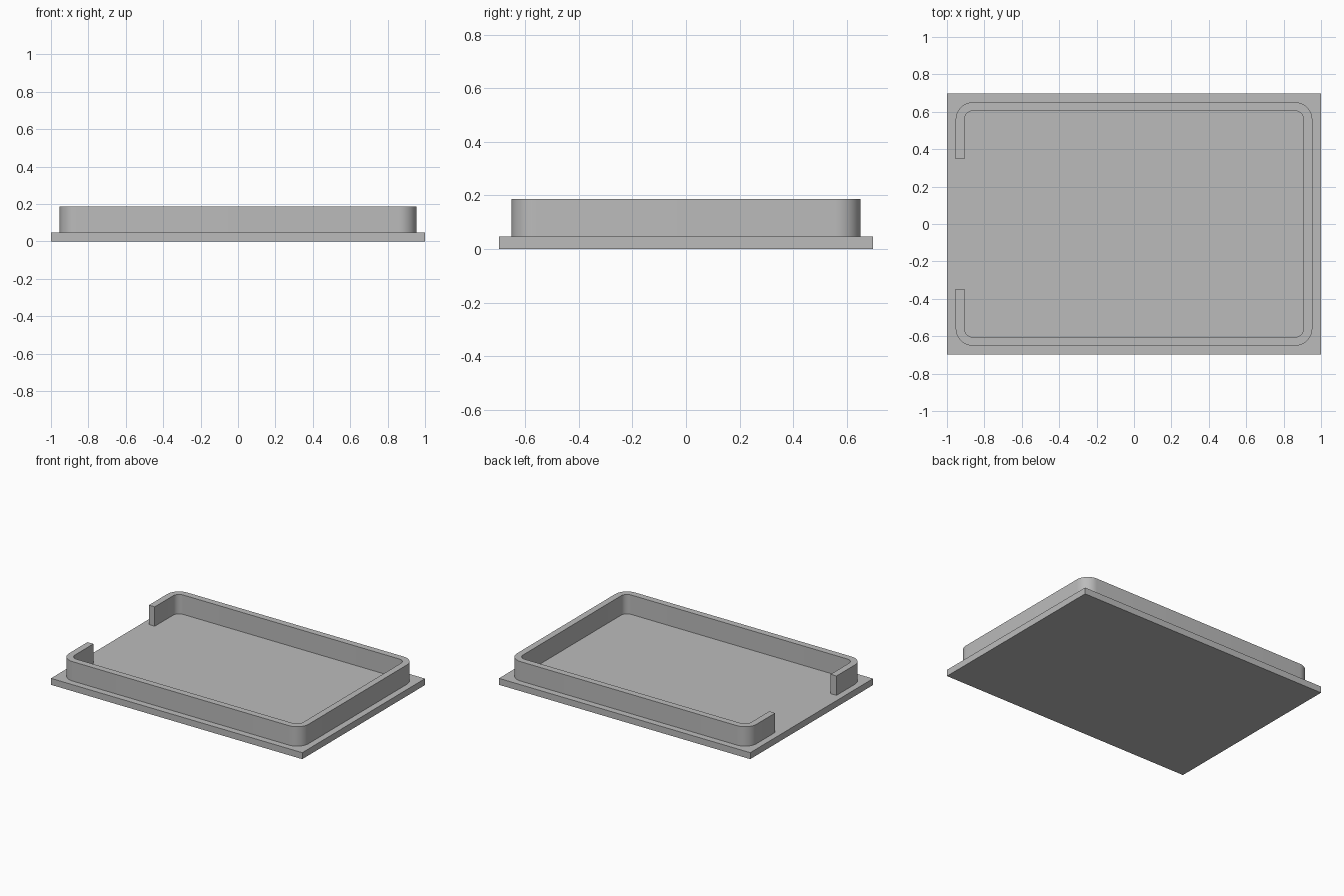
import bpy, bmesh
from math import cos, sin, pi

cube = bpy.data.objects.get("Cube")
if cube:
    bpy.data.objects.remove(cube, do_unlink=True)

U = 2 / 43                      # module: plate and wall thickness
HALF_X, HALF_Y = 20.5 * U, 14 * U   # wall outer half sizes
GAP = 7.5 * U                   # half of the opening in the right side
STEPS = 12                      # segments per rounded corner

grey = bpy.data.materials.new("plain grey")
grey.use_nodes = True
grey.diffuse_color = (0.5, 0.5, 0.5, 1)
grey.node_tree.nodes["Principled BSDF"].inputs["Base Color"].default_value = (0.5, 0.5, 0.5, 1)


def extruded(name, outline_faces, z0, z1):
    """Extrude flat faces, given as lists of xy points, from z0 to z1."""
    bm = bmesh.new()
    for outline in outline_faces:
        bm.faces.new([bm.verts.new((x, y, z0)) for x, y in outline])
    bmesh.ops.remove_doubles(bm, verts=bm.verts, dist=1e-5)
    top = bmesh.ops.extrude_face_region(bm, geom=bm.faces[:], use_keep_orig=True)["geom"]
    bmesh.ops.translate(bm, vec=(0, 0, z1 - z0),
                        verts=[v for v in top if isinstance(v, bmesh.types.BMVert)])
    bmesh.ops.recalc_face_normals(bm, faces=bm.faces)
    mesh = bpy.data.meshes.new(name)
    bm.to_mesh(mesh)
    bm.free()
    mesh.materials.append(grey)
    obj = bpy.data.objects.new(name, mesh)
    bpy.context.collection.objects.link(obj)
    return obj


def wall_line(inset):
    """Open rounded rectangle, running from one gap end to the other."""
    hx, hy, r = HALF_X - inset, HALF_Y - inset, 2 * U - inset
    points = [(-hx, -GAP)]
    for i, (sx, sy) in enumerate([(-1, -1), (1, -1), (1, 1), (-1, 1)]):
        for k in range(STEPS + 1):
            a = pi + (i + k / STEPS) * pi / 2
            points.append((sx * (hx - r) + r * cos(a), sy * (hy - r) + r * sin(a)))
    return points + [(-hx, GAP)]


# Base plate
extruded("base_plate", [[(-1, -15 * U), (1, -15 * U), (1, 15 * U), (-1, 15 * U)]], 0, U)

# Raised rim with rounded corners and an opening on the right side
outer, inner = wall_line(0), wall_line(U)
strips = [(outer[i], outer[i + 1], inner[i + 1], inner[i]) for i in range(len(outer) - 1)]
rim = extruded("rim_wall", strips, U, 4 * U)
bpy.context.view_layer.objects.active = rim
rim.select_set(True)
bpy.ops.object.shade_smooth_by_angle()
